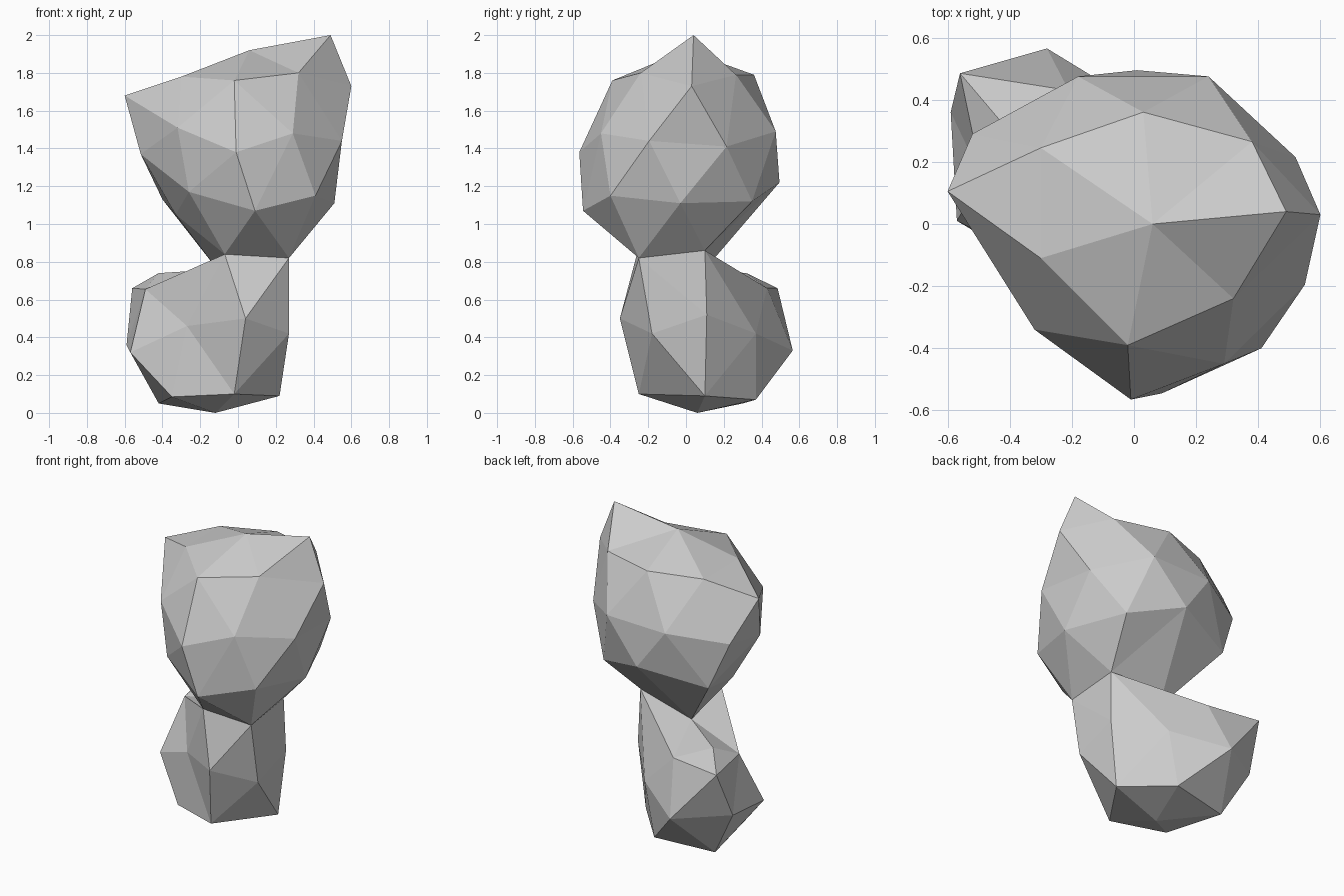
import bpy, bmesh
from mathutils import Vector

if "Cube" in bpy.data.objects:
    bpy.data.objects.remove(bpy.data.objects["Cube"])

# Narrow waist shared by both boulders
NECK = [(.27, -.25, .82), (.26, .10, .86), (-.07, -.26, .84), (-.11, .10, .76)]


def facet_skin(name, rings, centre, radius, roundness):
    """Skin a lumpy faceted boulder: hull the corners after rounding them
    towards a sphere (so dents keep their facets), then restore them."""
    centre = Vector(centre)
    pts = [Vector(p) for p in NECK] + [Vector(p) for ring in rings for p in ring]
    bm = bmesh.new()
    real = {}
    for i, p in enumerate(pts):
        ball = centre + (p - centre).normalized() * radius
        v = bm.verts.new(p.lerp(ball, roundness))
        real[v] = (i, p)
    bmesh.ops.convex_hull(bm, input=bm.verts[:])
    # open the boulder where it meets the other one
    caps = [f for f in bm.faces if all(real[v][0] < len(NECK) for v in f.verts)]
    bmesh.ops.recalc_face_normals(bm, faces=bm.faces[:])
    for v, (i, p) in real.items():
        v.co = p
    bmesh.ops.delete(bm, geom=caps, context='FACES_ONLY')
    me = bpy.data.meshes.new(name)
    bm.to_mesh(me)
    bm.free()
    ob = bpy.data.objects.new(name, me)
    bpy.context.collection.objects.link(ob)
    return ob


# Upper boulder, ring by ring from the crown down
crown = [(.49, .04, 2.0), (.06, 0, 1.92), (-.30, -.11, 1.78), (-.60, .105, 1.68),
         (-.30, .245, 1.78), (.03, .36, 1.79), (.38, .265, 1.79)]
shoulder = [(.60, .03, 1.73), (.32, -.24, 1.80), (-.02, -.39, 1.76)]
middle = [(-.32, -.34, 1.51), (-.01, -.565, 1.38), (.29, -.45, 1.48), (.55, -.195, 1.44),
          (.52, .215, 1.41), (.24, .475, 1.49), (-.18, .475, 1.48), (-.52, .29, 1.43),
          (-.515, -.03, 1.37)]
belly = [(-.26, -.36, 1.17), (.09, -.545, 1.07), (.41, -.40, 1.15), (.51, -.03, 1.11),
         (.35, .35, 1.12), (.01, .495, 1.22), (-.40, .34, 1.13), (-.33, -.01, 1.05)]
facet_skin("upper_boulder", [crown, shoulder, middle, belly], (0, 0, 1.4), .6, 1)

# Lower boulder, with its lobe reaching to the back left
lobe = [(-.42, .32, .74), (-.56, .485, .66), (-.49, .15, .655), (-.21, .43, .66)]
waist = [(.04, -.35, .50), (.27, -.18, .42), (.27, .11, .52), (.04, .37, .42),
         (-.28, .565, .33), (-.59, .36, .36), (-.57, .01, .32), (-.27, -.14, .46)]
foot = [(-.02, -.25, .10), (.22, .10, .09), (-.03, .37, .07), (-.42, .30, .05),
        (-.35, -.12, .085), (-.12, .06, 0)]
facet_skin("lower_boulder", [lobe, waist, foot], (-.13, .09, .36), .45, 1)
